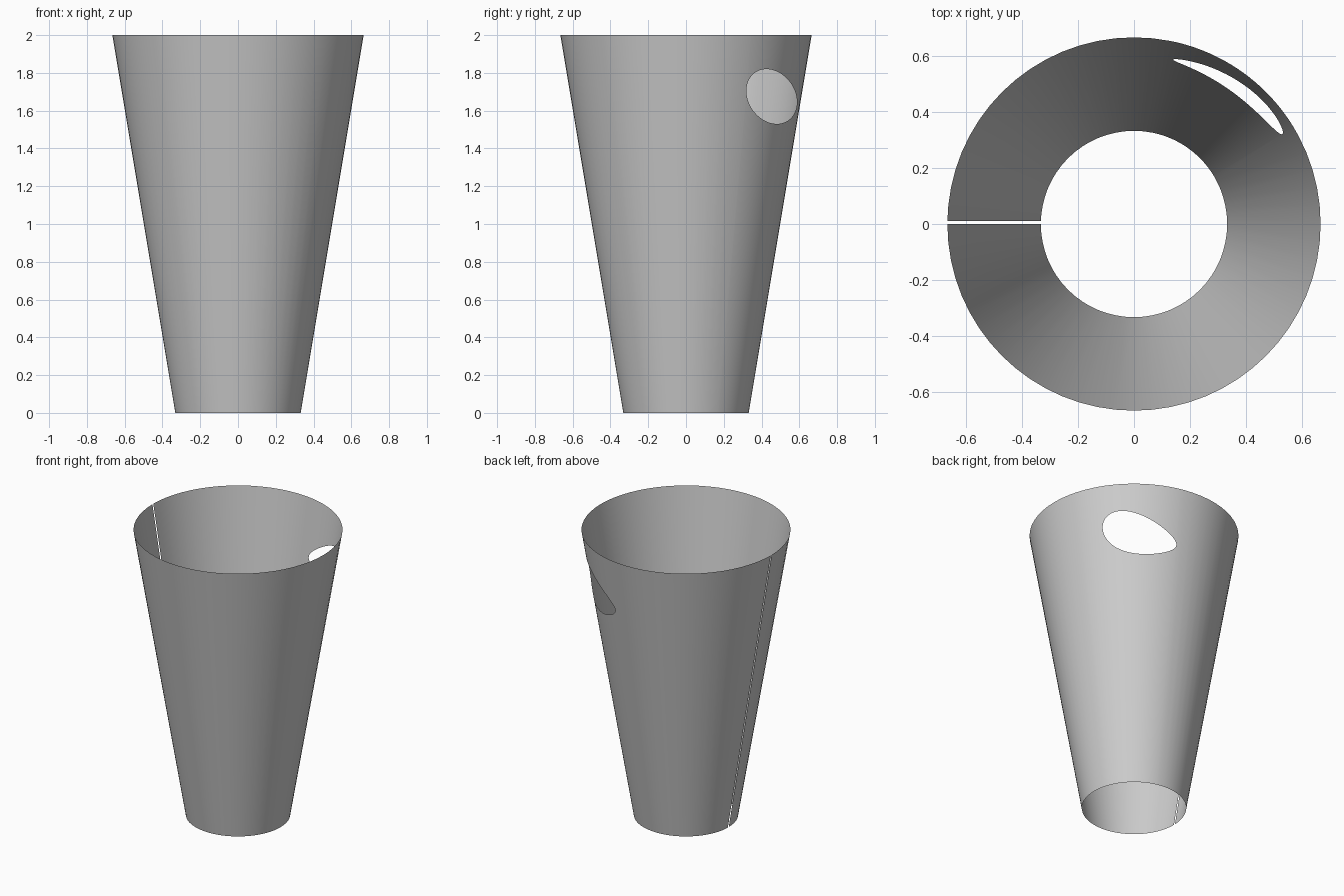
import bpy
import bmesh
from math import sin, cos, asin, pi, sqrt

cube = bpy.data.objects.get("Cube")
if cube:
    bpy.data.objects.remove(cube, do_unlink=True)

HEIGHT, R_BOTTOM, R_TOP, SLIT = 2.0, 0.332, 0.665, 0.01
SLOPE = (R_TOP - R_BOTTOM) / HEIGHT
# Grip hole: a slightly leaning ellipse seen along x
HOLE_Y, HOLE_Z, HALF_Y, LEAN, HALF_Z = 0.4535, 1.675, 0.134, 0.03, 0.142


def radius(z):
    return R_BOTTOM + SLOPE * z


def hole_angle(t):
    """Angle around the cone of a point on the hole's rim."""
    z = HOLE_Z - LEAN * cos(t) + HALF_Z * sin(t)
    return asin((HOLE_Y + HALF_Y * cos(t)) / radius(z))


def hole_heights(a):
    """Lower and upper rim heights where the straight line at angle a crosses."""
    p = (radius(HOLE_Z) * sin(a) - HOLE_Y) / HALF_Y
    q = SLOPE * sin(a) / HALF_Y
    m, n = LEAN * p / HALF_Z, (1 + LEAN * q) / HALF_Z
    qa, qb, qc = q * q + n * n, p * q + m * n, p * p + m * m - 1
    root = sqrt(max(qb * qb - qa * qc, 0))
    return [HOLE_Z + (-qb - root) / qa, HOLE_Z + (-qb + root) / qa]


# Columns around the wall, with a finer set across the hole
rim = [hole_angle(2 * pi * i / 2000) for i in range(2000)]
start, end = min(rim), max(rim)
SIDES, FINE = 64, 32
columns = []
for i in range(SIDES + 1):
    a = -pi + 2 * pi * i / SIDES
    if not start - 0.02 < a < end + 0.02:
        columns.append((a, [0, HEIGHT]))
for i in range(FINE + 1):
    a = start + (end - start) * (1 - cos(pi * i / FINE)) / 2
    columns.append((a, [0] + hole_heights(a) + [HEIGHT]))
columns.sort(key=lambda c: c[0])

# Wall sheet, open along the slit
bm = bmesh.new()
rows = []
for i, (a, heights) in enumerate(columns):
    row = []
    for z in heights:
        r = radius(z)
        x, y = r * cos(a), r * sin(a)
        if i == 0:
            y = 0
        elif i == len(columns) - 1:
            y = SLIT
        row.append(bm.verts.new((x, y, z)))
    rows.append(row)
for left, right in zip(rows, rows[1:]):
    if len(left) == 4 and len(right) == 4:
        for k in (0, 2):
            bm.faces.new((left[k], right[k], right[k + 1], left[k + 1]))
    else:
        bm.faces.new(right + left[::-1])
bmesh.ops.remove_doubles(bm, verts=bm.verts, dist=0.0001)

mesh = bpy.data.meshes.new("tapered_wall")
bm.to_mesh(mesh)
bm.free()
wall = bpy.data.objects.new("tapered_wall", mesh)
bpy.context.collection.objects.link(wall)

# Plain grey
grey = bpy.data.materials.new("plain_grey")
grey.use_nodes = True
color = (0.6, 0.6, 0.6, 1)
grey.diffuse_color = color
grey.node_tree.nodes["Principled BSDF"].inputs["Base Color"].default_value = color
mesh.materials.append(grey)

# Smooth shading
bpy.ops.object.select_all(action='DESELECT')
wall.select_set(True)
bpy.context.view_layer.objects.active = wall
bpy.ops.object.shade_smooth_by_angle()
